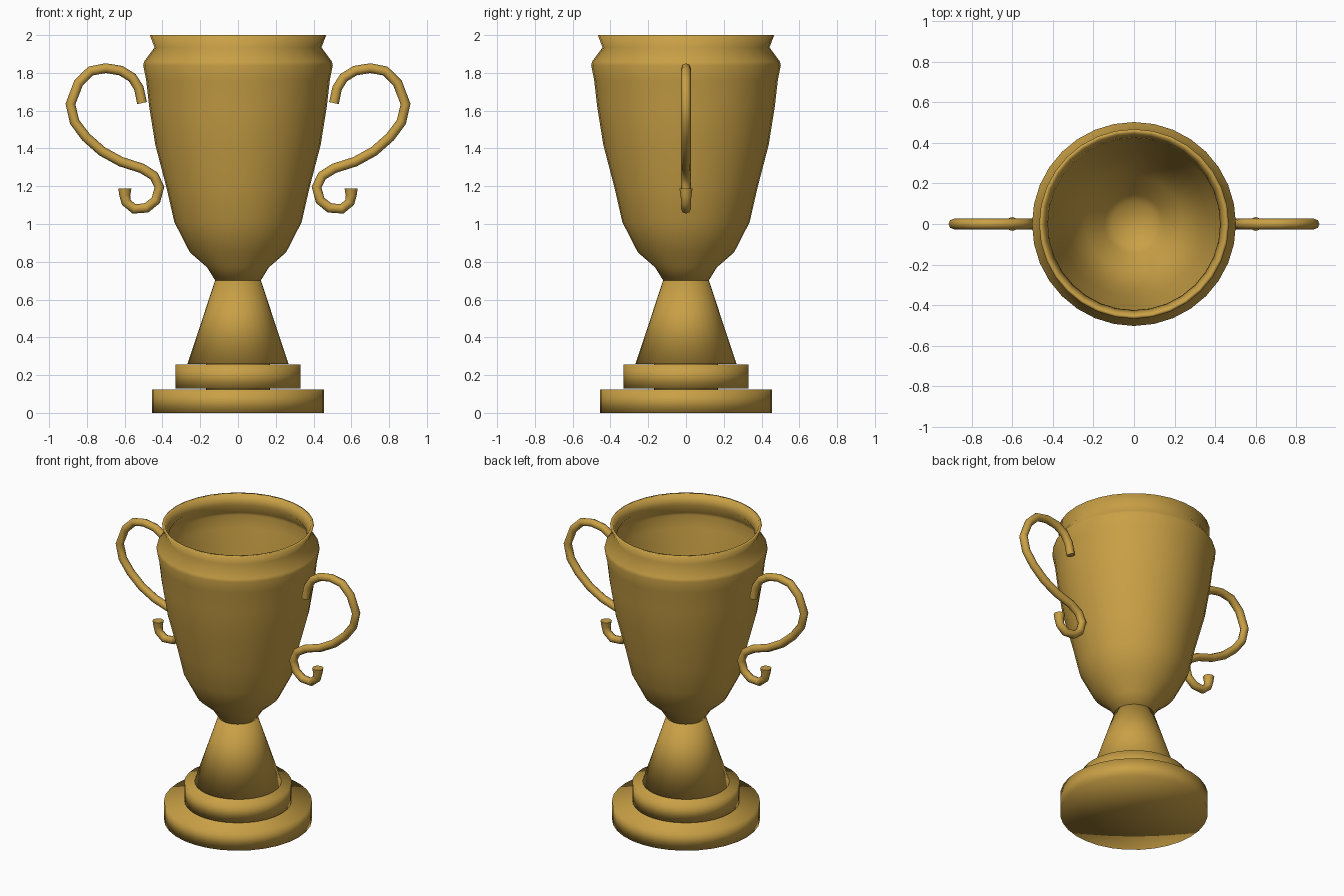
import bpy, bmesh, math
from mathutils import Vector

if "Cube" in bpy.data.objects:
    bpy.data.objects.remove(bpy.data.objects["Cube"])

gold = bpy.data.materials.new("gold")
gold.diffuse_color = (0.58, 0.35, 0.06, 1)
gold.use_nodes = True
gold.node_tree.nodes["Principled BSDF"].inputs["Base Color"].default_value = gold.diffuse_color


def lathe(name, profile, sides=32):
    """Revolve an (r, z) profile; a zero radius closes it on the axis."""
    bm = bmesh.new()
    rings = []
    for r, z in profile:
        if r == 0:
            rings.append([bm.verts.new((0, 0, z))] * sides)
        else:
            rings.append([bm.verts.new((r * math.cos(2 * math.pi * i / sides),
                                        r * math.sin(2 * math.pi * i / sides), z))
                          for i in range(sides)])
    for a, b in zip(rings, rings[1:]):
        for i in range(sides):
            j = (i + 1) % sides
            vs = list(dict.fromkeys((a[i], a[j], b[j], b[i])))
            bm.faces.new(vs)
    bmesh.ops.recalc_face_normals(bm, faces=bm.faces)
    for f in bm.faces:
        f.smooth = True
    mesh = bpy.data.meshes.new(name)
    bm.to_mesh(mesh)
    bm.free()
    mesh.materials.append(gold)
    ob = bpy.data.objects.new(name, mesh)
    bpy.context.collection.objects.link(ob)
    return ob


def disc(name, r, z0, z1):
    return lathe(name, [(0, z0), (r, z0), (r, z1), (0, z1)])


# Two-step base with a hidden core that joins the narrow gaps
disc("base_lower", 0.455, 0, 0.125)
disc("base_upper", 0.33, 0.13, 0.255)
disc("base_core", 0.17, 0.1, 0.28)

# Flared stem
lathe("stem", [(0, 0.26), (0.267, 0.26), (0.12, 0.705), (0, 0.705)])

# Thin-walled bowl: outside up to the rim, then back down inside
outer = [(0.12, 0.70), (0.163, 0.77), (0.255, 0.85), (0.337, 1.01), (0.378, 1.19),
         (0.438, 1.42), (0.47, 1.62), (0.486, 1.76), (0.502, 1.84), (0.497, 1.86),
         (0.442, 1.935), (0.467, 2.0)]
inner = [(r - 0.018, z) for r, z in reversed(outer)]
inner[-1] = (0.11, 0.715)
lathe("bowl", [(0, 0.70)] + outer + inner + [(0, 0.715)])

# Scroll handles swept along an S-shaped path, flared at the lower tip
path = [(0.508, 1.64), (0.525, 1.72), (0.56, 1.775), (0.62, 1.812), (0.70, 1.825),
        (0.78, 1.81), (0.845, 1.745), (0.887, 1.635), (0.865, 1.54), (0.805, 1.46),
        (0.72, 1.385), (0.62, 1.33), (0.51, 1.295), (0.445, 1.255), (0.416, 1.195),
        (0.435, 1.125), (0.485, 1.085), (0.55, 1.08), (0.592, 1.115), (0.599, 1.15),
        (0.599, 1.188)]
for name, side in (("handle_right", 1), ("handle_left", -1)):
    cu = bpy.data.curves.new(name, 'CURVE')
    cu.dimensions = '3D'
    cu.bevel_depth = 0.026
    cu.bevel_resolution = 2
    cu.use_fill_caps = True
    sp = cu.splines.new('POLY')
    sp.points.add(len(path) - 1)
    for p, (x, z) in zip(sp.points, path):
        p.co = (side * x, 0, z, 1)
    sp.points[-1].radius = 1.35
    sp.points[-2].radius = 1.1
    sp.use_smooth = True
    cu.materials.append(gold)
    ob = bpy.data.objects.new(name, cu)
    bpy.context.collection.objects.link(ob)
    bpy.ops.object.select_all(action='DESELECT')
    ob.select_set(True)
    bpy.context.view_layer.objects.active = ob
    bpy.ops.object.convert(target='MESH')
    bpy.ops.object.shade_smooth_by_angle(angle=math.radians(50))
